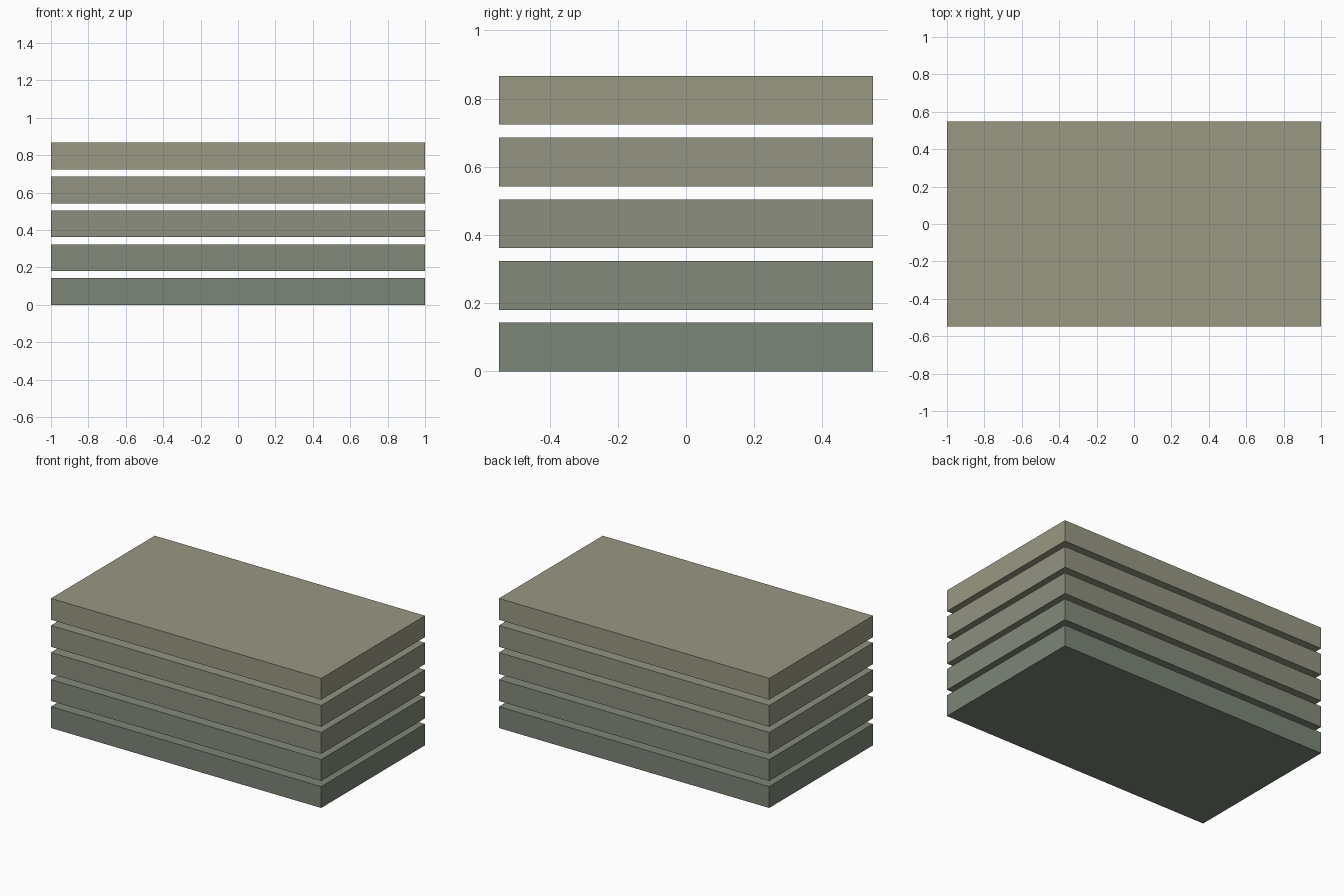
import bpy

if "Cube" in bpy.data.objects:
    bpy.data.objects.remove(bpy.data.objects["Cube"])

LENGTH, DEPTH, THICK, PITCH = 2.0, 1.097, 0.143, 0.181
COUNT = 5
LOW_COLOUR = (0.20, 0.235, 0.185)
HIGH_COLOUR = (0.32, 0.315, 0.23)


def slab(name, z_bottom, colour):
    bpy.ops.mesh.primitive_cube_add(size=1, location=(0, 0, z_bottom + THICK / 2))
    obj = bpy.context.object
    obj.name = name
    obj.scale = (LENGTH, DEPTH, THICK)
    bpy.ops.object.transform_apply(location=False, rotation=False, scale=True)
    mat = bpy.data.materials.new(name + "_colour")
    mat.diffuse_color = (*colour, 1)
    mat.use_nodes = True
    mat.node_tree.nodes["Principled BSDF"].inputs["Base Color"].default_value = mat.diffuse_color
    obj.data.materials.append(mat)


# Evenly spaced floating slabs, green-grey at the bottom to tan at the top
for i in range(COUNT):
    t = i / (COUNT - 1)
    colour = [a + (b - a) * t for a, b in zip(LOW_COLOUR, HIGH_COLOUR)]
    slab(f"slab_{i + 1}", i * PITCH, colour)
